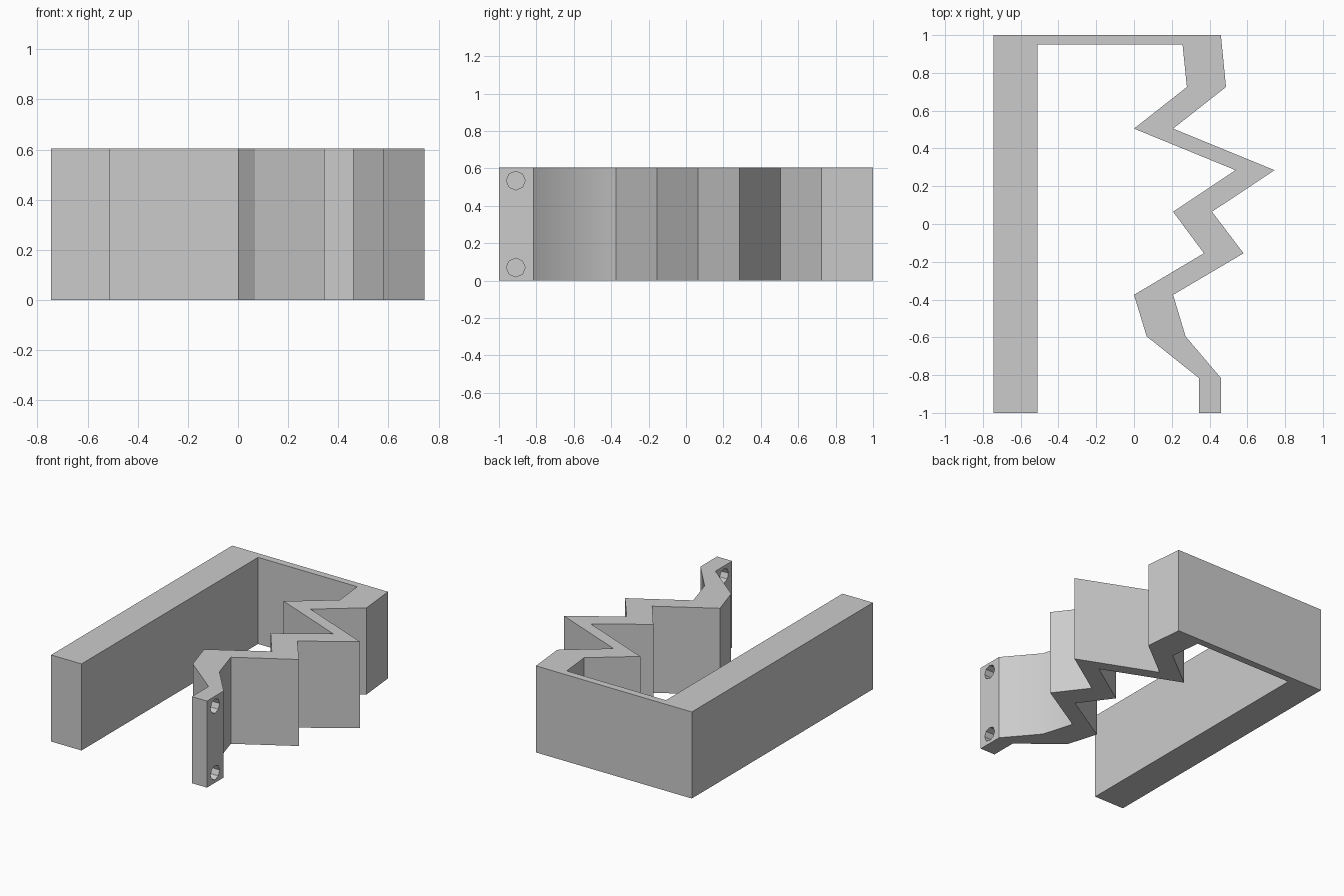
import bpy
import bmesh
import math

cube = bpy.data.objects.get("Cube")
if cube:
    bpy.data.objects.remove(cube)

HEIGHT = 0.605
BACK, FRONT = 1.0, -1.0

grey = bpy.data.materials.new("plain grey")
grey.use_nodes = True
colour = (0.6, 0.6, 0.6, 1)
grey.diffuse_color = colour
grey.node_tree.nodes["Principled BSDF"].inputs["Base Color"].default_value = colour


def extrude_outline(name, points, height):
    """Solid with the given plan outline, standing on the ground."""
    bm = bmesh.new()
    base = bm.faces.new([bm.verts.new((x, y, 0)) for x, y in points])
    top = bmesh.ops.extrude_face_region(bm, geom=[base])["geom"]
    bmesh.ops.translate(bm, vec=(0, 0, height),
                        verts=[v for v in top if isinstance(v, bmesh.types.BMVert)])
    bmesh.ops.recalc_face_normals(bm, faces=bm.faces)
    mesh = bpy.data.meshes.new(name)
    bm.to_mesh(mesh)
    bm.free()
    mesh.materials.append(grey)
    obj = bpy.data.objects.new(name, mesh)
    bpy.context.collection.objects.link(obj)
    return obj


# Zigzag band: (y, inner x, outer x) at each bend, front to back
zigzag = [
    (FRONT, 0.343, 0.46), (-0.815, 0.343, 0.46), (-0.595, 0.067, 0.273),
    (-0.375, 0.0, 0.207), (-0.155, 0.37, 0.58), (0.065, 0.207, 0.413),
    (0.285, 0.537, 0.744), (0.505, 0.0, 0.207), (0.725, 0.28, 0.487),
]
inner = [(a, y) for y, a, b in zigzag]
outer = [(b, y) for y, a, b in zigzag]

# Thick straight wall and thin back plate joined to the band
wall_out, wall_in = -0.745, -0.51
frame = [(wall_out, FRONT), (wall_in, FRONT), (wall_in, 0.95), (0.257, 0.95)]
outline = frame + inner[::-1] + outer + [(0.46, BACK), (wall_out, BACK)]
body = extrude_outline("zigzag_frame", outline, HEIGHT)

# Two screw holes through the front tab
bpy.context.view_layer.objects.active = body
for z in (0.07, 0.535):
    bpy.ops.mesh.primitive_cylinder_add(vertices=8, radius=0.05, depth=0.3,
                                        location=(0.4, -0.91, z),
                                        rotation=(0, math.pi / 2, 0))
    cutter = bpy.context.object
    cutter.name = "screw_hole_cutter"
    cutter.hide_render = True
    cut = body.modifiers.new("screw hole", 'BOOLEAN')
    cut.operation = 'DIFFERENCE'
    cut.solver = 'EXACT'
    cut.object = cutter
    bpy.context.view_layer.objects.active = body
    bpy.ops.object.modifier_apply(modifier=cut.name)
    bpy.data.objects.remove(cutter)

# Soft shading over the shallow bend only
bpy.ops.object.select_all(action='DESELECT')
body.select_set(True)
bpy.ops.object.shade_smooth_by_angle(angle=math.radians(30))
